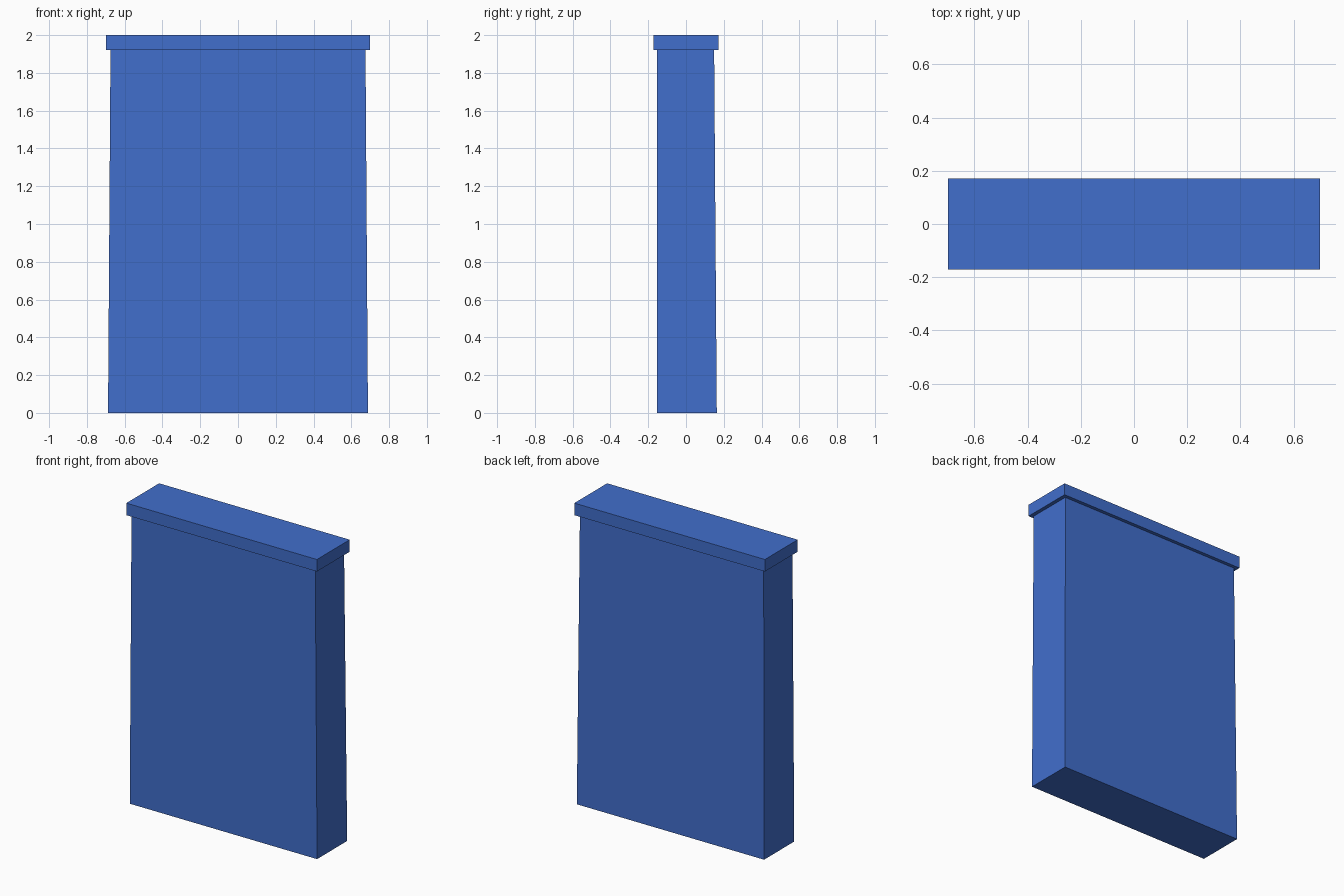
import bpy

if "Cube" in bpy.data.objects:
    bpy.data.objects.remove(bpy.data.objects["Cube"])

blue = bpy.data.materials.new("blue")
blue.diffuse_color = (0.053, 0.156, 0.604, 1.0)
blue.use_nodes = True
blue.node_tree.nodes["Principled BSDF"].inputs["Base Color"].default_value = blue.diffuse_color


def tapered_block(name, bottom, top, z0, z1):
    """Block between two rectangles given as (x0, x1, y0, y1)."""
    verts = []
    for (x0, x1, y0, y1), z in ((bottom, z0), (top, z1)):
        verts += [(x0, y0, z), (x1, y0, z), (x1, y1, z), (x0, y1, z)]
    faces = [(3, 2, 1, 0), (4, 5, 6, 7)]
    faces += [(i, (i + 1) % 4, (i + 1) % 4 + 4, i + 4) for i in range(4)]
    mesh = bpy.data.meshes.new(name)
    mesh.from_pydata(verts, [], faces)
    mesh.materials.append(blue)
    obj = bpy.data.objects.new(name, mesh)
    bpy.context.collection.objects.link(obj)
    return obj


# Slab body: upright front, slight taper on the sides and back
tapered_block("slab_body", (-0.688, 0.688, -0.153, 0.163),
              (-0.675, 0.675, -0.153, 0.149), 0.0, 1.92)

# Overhanging cap
cap = (-0.70, 0.70, -0.172, 0.172)
tapered_block("top_cap", cap, cap, 1.92, 2.0)
